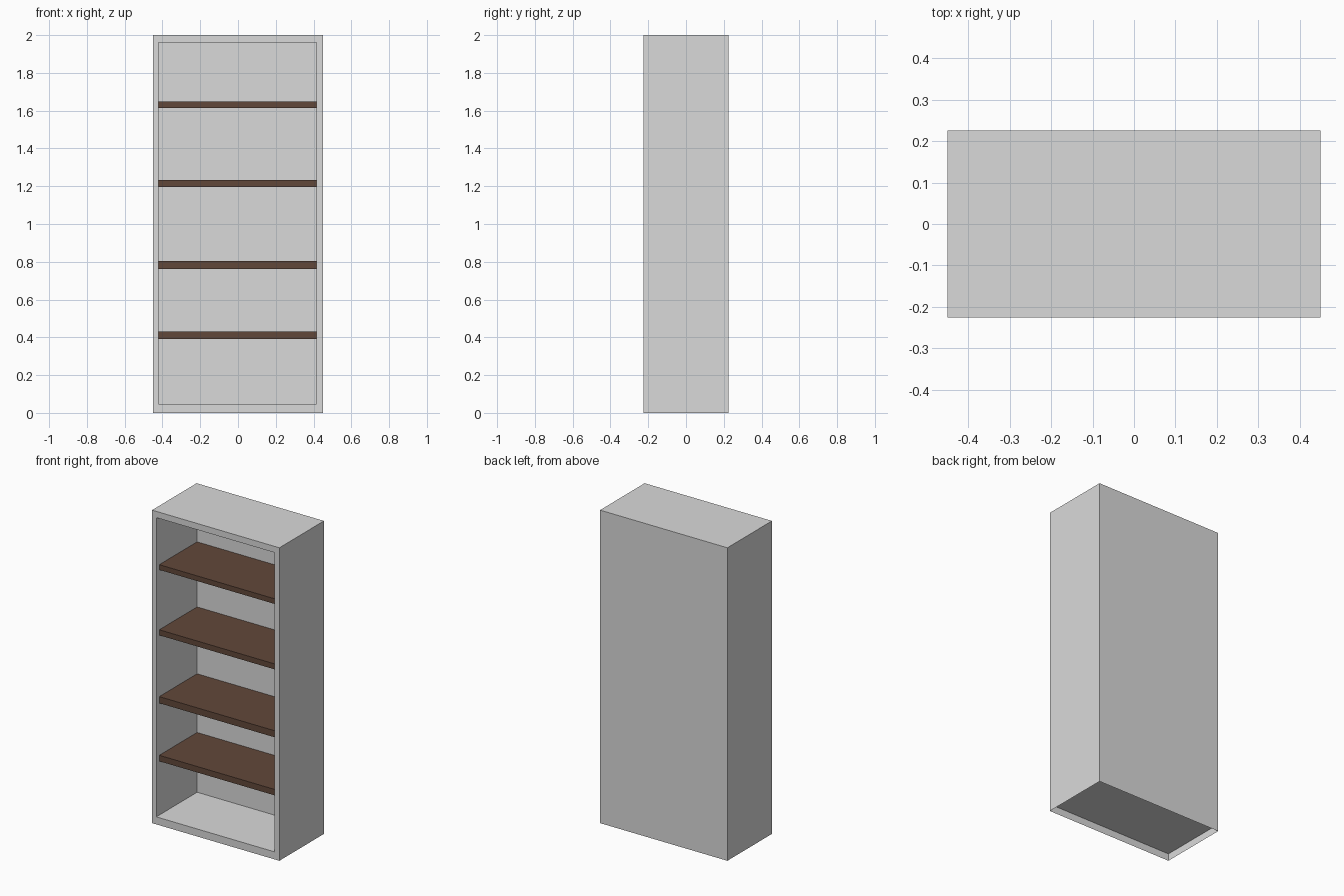
import bpy, bmesh

if "Cube" in bpy.data.objects:
    bpy.data.objects.remove(bpy.data.objects["Cube"])


def material(name, rgb):
    m = bpy.data.materials.new(name)
    m.diffuse_color = (*rgb, 1.0)
    m.use_nodes = True
    m.node_tree.nodes["Principled BSDF"].inputs["Base Color"].default_value = m.diffuse_color
    return m


grey = material("grey_paint", (0.70, 0.70, 0.70))
brown = material("brown_wood", (0.120, 0.064, 0.042))


def box_ring(bm, x0, x1, y0, y1, z0, z1):
    """Add a box and return its bmesh faces."""
    v = [bm.verts.new((x, y, z)) for x in (x0, x1) for y in (y0, y1) for z in (z0, z1)]
    quads = ((0, 1, 3, 2), (4, 6, 7, 5), (0, 4, 5, 1), (2, 3, 7, 6), (0, 2, 6, 4), (1, 5, 7, 3))
    return v, [bm.faces.new([v[i] for i in q]) for q in quads]


def finish(bm, name, mat):
    me = bpy.data.meshes.new(name)
    bm.to_mesh(me)
    bm.free()
    me.materials.append(mat)
    ob = bpy.data.objects.new(name, me)
    bpy.context.collection.objects.link(ob)
    return ob


W, D, H = 0.45, 0.225, 2.0
IX0, IX1, IZ0, IZ1, BACK = -0.42, 0.415, 0.048, 1.96, 0.187

# Carcass: outer box and inner cavity joined by a front frame
bm = bmesh.new()
ov, of = box_ring(bm, -W, W, -D, D, 0, H)
iv, inner = box_ring(bm, IX0, IX1, -D, BACK, IZ0, IZ1)
bmesh.ops.reverse_faces(bm, faces=inner)
bmesh.ops.delete(bm, geom=[of[2], of[4], inner[2]], context='FACES_ONLY')
loop = (0, 4, 5, 1)
for a, b in zip(loop, loop[1:] + loop[:1]):
    bm.faces.new((ov[a], ov[b], iv[b], iv[a]))
# Underside panel, recessed inside the open base
under = [bm.verts.new(c + (IZ0 - 0.002,)) for c in ((-W, -D), (-W, D), (W, D), (W, -D))]
bm.faces.new(under)
finish(bm, "cabinet_carcass", grey)

# Shelves
for i, (z0, z1) in enumerate(((0.392, 0.43), (0.763, 0.805), (1.197, 1.232), (1.615, 1.648))):
    bm = bmesh.new()
    box_ring(bm, IX0, IX1, -0.195, BACK, z0, z1)
    finish(bm, f"shelf_{i + 1}", brown)
